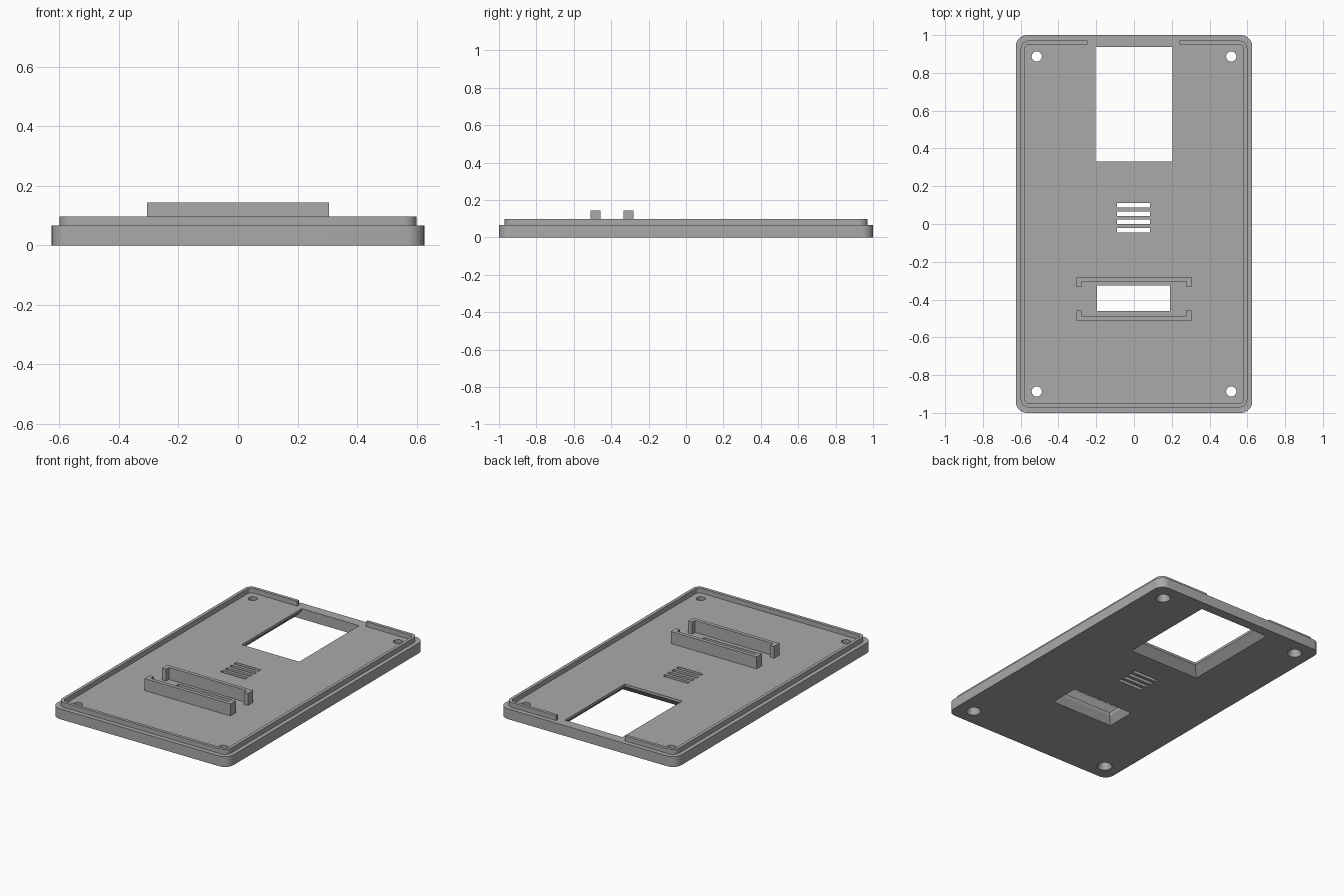
import bpy, bmesh, math

cube = bpy.data.objects.get("Cube")
if cube:
    bpy.data.objects.remove(cube, do_unlink=True)

grey = bpy.data.materials.new("matte_grey")
grey.use_nodes = True
colour = (0.4, 0.4, 0.4, 1)
grey.diffuse_color = colour
grey.node_tree.nodes["Principled BSDF"].inputs["Base Color"].default_value = colour


def box(x0, x1, y0, y1):
    return [(x0, y0), (x1, y0), (x1, y1), (x0, y1)]


def circle(cx, cy, r, n=32):
    return [(cx + r * math.cos(i * math.tau / n), cy + r * math.sin(i * math.tau / n))
            for i in range(n)]


def rounded(hx, hy, r, steps=10):
    """Outline of a centred rectangle with rounded corners."""
    pts = []
    for k, (sx, sy) in enumerate([(1, 1), (-1, 1), (-1, -1), (1, -1)]):
        for i in range(steps + 1):
            a = (k + i / steps) * math.pi / 2
            pts.append((sx * (hx - r) + r * math.cos(a), sy * (hy - r) + r * math.sin(a)))
    return pts


def loft(name, layers):
    """Solid through matching outlines, each given as (height, outline)."""
    bm = bmesh.new()
    rings = [[bm.verts.new((x, y, z)) for x, y in outline] for z, outline in layers]
    for low, high in zip(rings, rings[1:]):
        n = len(low)
        for i in range(n):
            j = (i + 1) % n
            bm.faces.new((low[i], low[j], high[j], high[i]))
    bm.faces.new(rings[0][::-1])
    bm.faces.new(rings[-1])
    bmesh.ops.recalc_face_normals(bm, faces=bm.faces)
    mesh = bpy.data.meshes.new(name)
    bm.to_mesh(mesh)
    bm.free()
    mesh.materials.append(grey)
    obj = bpy.data.objects.new(name, mesh)
    bpy.context.collection.objects.link(obj)
    return obj


def cut(target, name, layers):
    """Subtract a lofted solid, then discard the cutter."""
    cutter = loft(name, layers)
    cutter.hide_render = True
    mod = target.modifiers.new(name, 'BOOLEAN')
    mod.operation, mod.solver, mod.object = 'DIFFERENCE', 'EXACT', cutter
    bpy.context.view_layer.objects.active = target
    bpy.ops.object.modifier_apply(modifier=name)
    bpy.data.objects.remove(cutter, do_unlink=True)


FLOOR, RIM_TOP, RAIL_TOP = 0.066, 0.097, 0.143
LOW, HIGH = -0.05, 0.2

# Base plate
plate = loft("base_plate", [(0, rounded(0.626, 1, 0.06)), (FLOOR, rounded(0.626, 1, 0.06))])

# Large window, bevelled underneath on three sides
wide, narrow = box(-0.254, 0.254, 0.28, 0.937), box(-0.204, 0.204, 0.33, 0.937)
cut(plate, "large_window", [(LOW, wide), (0, wide), (0.05, narrow), (HIGH, narrow)])

# Small window, bevelled underneath all round
wide, narrow = box(-0.225, 0.22, -0.49, -0.295), box(-0.195, 0.19, -0.46, -0.325)
cut(plate, "small_window", [(LOW, wide), (0, wide), (0.045, narrow), (HIGH, narrow)])

# Vent slots
for i in range(4):
    y = 0.1 - i * 0.0445
    slot = box(-0.091, 0.085, y - 0.012, y + 0.012)
    cut(plate, "vent_slot", [(LOW, slot), (HIGH, slot)])

# Countersunk screw holes
for sx in (-1, 1):
    for sy in (-1, 1):
        hole, sink = [circle(sx * 0.515, sy * 0.887, r) for r in (0.027, 0.045)]
        cut(plate, "screw_hole", [(LOW, sink), (0, sink), (0.035, hole), (HIGH, hole)])

# Raised rim with a gap at the back
outer, inner = rounded(0.6, 0.971, 0.045), rounded(0.58, 0.951, 0.025)
gap = box(-0.246, 0.242, 0.9, 1.1)
rim = loft("raised_rim", [(FLOOR, outer), (RIM_TOP, outer)])
cut(rim, "rim_inside", [(LOW, inner), (HIGH, inner)])
cut(rim, "rim_gap", [(LOW, gap), (HIGH, gap)])

# Pair of bracket rails with returned ends
for name, back, depth in (("back_rail", -0.281, -1), ("front_rail", -0.511, 1)):
    x, t, web, ret = 0.305, 0.028, back + depth * 0.024, back + depth * 0.053
    outline = [(-x, back), (x, back), (x, ret), (x - t, ret),
               (x - t, web), (t - x, web), (t - x, ret), (-x, ret)]
    loft(name, [(FLOOR, outline), (RAIL_TOP, outline)])

# Smooth the rounded corners and holes, keep edges crisp
for obj in (plate, rim):
    bpy.ops.object.select_all(action='DESELECT')
    obj.select_set(True)
    bpy.context.view_layer.objects.active = obj
    bpy.ops.object.shade_smooth_by_angle(angle=math.radians(30))
